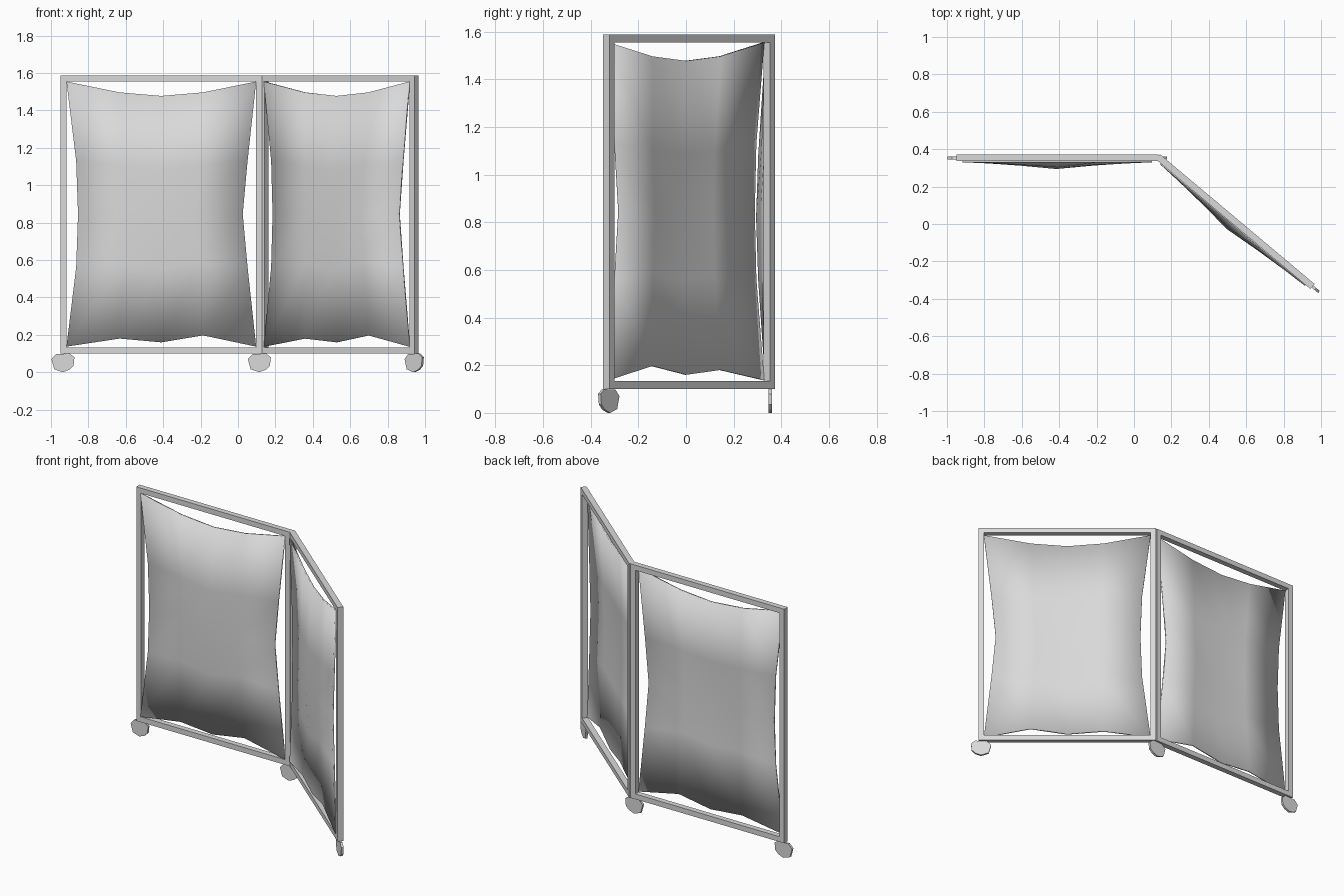
import bpy, bmesh, math
from mathutils import Matrix, Vector

cube = bpy.data.objects.get("Cube")
if cube:
    bpy.data.objects.remove(cube, do_unlink=True)

grey = bpy.data.materials.new("light grey")
grey.use_nodes = True
colour = (0.7, 0.7, 0.7, 1)
grey.diffuse_color = colour
grey.node_tree.nodes["Principled BSDF"].inputs["Base Color"].default_value = colour

LENGTH, BOTTOM, TOP = 1.08, 0.10, 1.587   # panel size
BAR, DEPTH = 0.033, 0.035                 # frame bar section


def finish(name, bm, place):
    bmesh.ops.recalc_face_normals(bm, faces=bm.faces)
    mesh = bpy.data.meshes.new(name)
    bm.to_mesh(mesh)
    bm.free()
    mesh.materials.append(grey)
    obj = bpy.data.objects.new(name, mesh)
    obj.matrix_world = place
    bpy.context.collection.objects.link(obj)
    return obj


def frame(name, place):
    # rectangular ring, extruded through its depth
    bm = bmesh.new()

    def loop(inset):
        x0, x1, z0, z1 = inset, LENGTH - inset, BOTTOM + inset, TOP - inset
        return [bm.verts.new((x, -DEPTH / 2, z))
                for x, z in ((x0, z0), (x1, z0), (x1, z1), (x0, z1))]

    outer, inner = loop(0), loop(BAR)
    faces = [bm.faces.new((outer[i], outer[i - 1], inner[i - 1], inner[i])) for i in range(4)]
    ring = bmesh.ops.extrude_face_region(bm, geom=faces, use_keep_orig=True)
    moved = [g for g in ring["geom"] if isinstance(g, bmesh.types.BMVert)]
    bmesh.ops.translate(bm, verts=moved, vec=(0, DEPTH, 0))
    return finish(name, bm, place)


def fabric(name, place):
    # stretched sheet blended between four scalloped edges, bulging forward
    x0, x1, z0, z1 = BAR, LENGTH - BAR, BOTTOM + BAR + .004, TOP - BAR
    us = (0, .28, .5, .72, 1)
    vs = (0, .3, .5, .7, 1)
    low = (0, .043, .023, .06, 0)
    high = (0, -.058, -.077, -.058, 0)
    left = (0, .052, .062, .052, 0)
    right = (0, -.046, -.072, -.046, 0)
    swell = (0, .5, 1, .5, 0)
    bm = bmesh.new()
    grid = []
    for j, v in enumerate(vs):
        row = []
        for i, u in enumerate(us):
            x = x0 + (x1 - x0) * u + left[j] * (1 - u) + right[j] * u
            z = z0 + (z1 - z0) * v + low[i] * (1 - v) + high[i] * v
            y = -.018 - .036 * swell[i] * min(1, 1.5 * swell[j])
            row.append(bm.verts.new((x, y, z)))
        grid.append(row)
    for a, b in zip(grid, grid[1:]):
        for i in range(len(us) - 1):
            bm.faces.new((a[i], a[i + 1], b[i + 1], b[i]))
    obj = finish(name, bm, place)
    solid = obj.modifiers.new("thickness", "SOLIDIFY")
    solid.thickness, solid.offset = .01, 0
    bpy.context.view_layer.objects.active = obj
    bpy.ops.object.select_all(action="DESELECT")
    obj.select_set(True)
    bpy.ops.object.shade_smooth_by_angle(angle=math.radians(30))


def foot(name, place, x):
    # thin rounded plate under a post
    outline = ((-.061, .07), (-.036, .097), (.036, .1), (.062, .08),
               (.057, .035), (.036, .014), (0, 0), (-.046, .016))
    bm = bmesh.new()
    face = bm.faces.new([bm.verts.new((x + px, -.007, pz)) for px, pz in outline])
    side = bmesh.ops.extrude_face_region(bm, geom=[face], use_keep_orig=True)
    moved = [g for g in side["geom"] if isinstance(g, bmesh.types.BMVert)]
    bmesh.ops.translate(bm, verts=moved, vec=(0, .014, 0))
    finish(name, bm, place)


# Two equal panels, the second swung forward at the hinge
right_panel = Matrix.Translation(Vector((-.95, .353, 0)))
left_panel = Matrix.Translation(Vector((.127, .36, 0))) @ Matrix.Rotation(math.radians(-40), 4, "Z")
for side, place in (("right", right_panel), ("left", left_panel)):
    frame(side + "_frame", place)
    fabric(side + "_fabric", place)

foot("right_foot", right_panel, BAR / 2 - .003)
foot("hinge_foot", right_panel, LENGTH - BAR / 2)
foot("left_foot", left_panel, LENGTH - BAR / 2)
